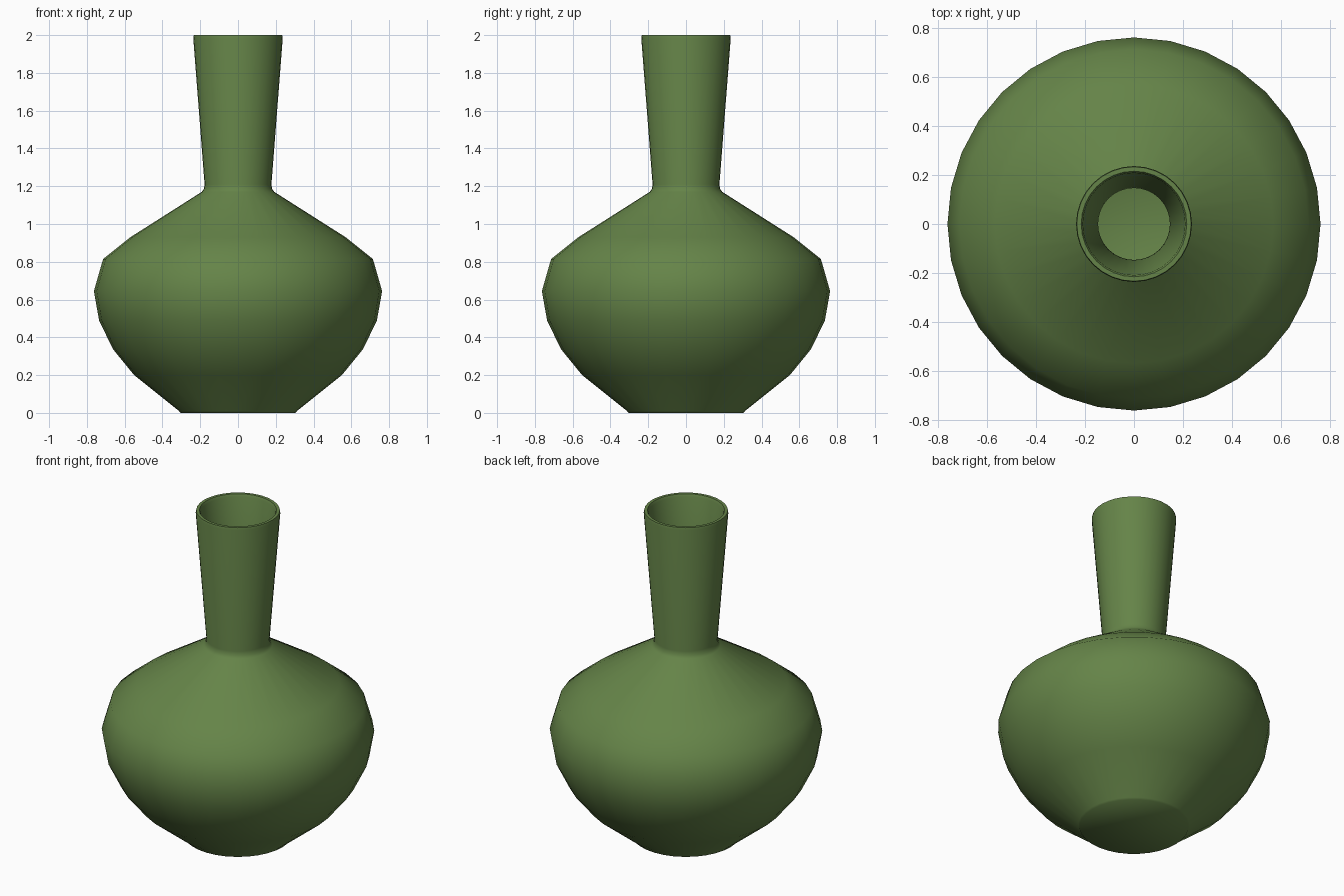
import bpy, bmesh
from math import pi, sin, cos

if "Cube" in bpy.data.objects:
    bpy.data.objects.remove(bpy.data.objects["Cube"])

SIDES = 32

# Vase wall as (radius, height): up the outside, over the lip, down the inside
outer = [(0.305, 0.0), (0.312, 0.01), (0.55, 0.20), (0.66, 0.335), (0.735, 0.487),
         (0.763, 0.645), (0.714, 0.815), (0.57, 0.93), (0.192, 1.17),
         (0.181, 1.185), (0.177, 1.21), (0.237, 1.985)]
lip = [(0.234, 2.0), (0.216, 2.0), (0.209, 1.985)]
inner = [(0.147, 1.21), (0.15, 1.18), (0.17, 1.15), (0.555, 0.905), (0.69, 0.80),
         (0.733, 0.645), (0.706, 0.495), (0.634, 0.35), (0.53, 0.22), (0.30, 0.03)]


def lathe(name, profile, sides):
    """Revolve a profile around z and cap both ends."""
    bm = bmesh.new()
    rings = [[bm.verts.new((r * cos(2 * pi * i / sides), r * sin(2 * pi * i / sides), z))
              for i in range(sides)] for r, z in profile]
    for a, b in zip(rings, rings[1:]):
        for i in range(sides):
            j = (i + 1) % sides
            bm.faces.new((a[i], a[j], b[j], b[i]))
    bm.faces.new(rings[0][::-1])   # underside
    bm.faces.new(rings[-1])        # inside floor
    bmesh.ops.recalc_face_normals(bm, faces=bm.faces[:])
    mesh = bpy.data.meshes.new(name)
    bm.to_mesh(mesh)
    bm.free()
    obj = bpy.data.objects.new(name, mesh)
    bpy.context.collection.objects.link(obj)
    return obj


vase = lathe("vase", outer + lip + inner, SIDES)

# Green glaze
glaze = bpy.data.materials.new("green_glaze")
glaze.diffuse_color = (0.13, 0.23, 0.065, 1)
glaze.use_nodes = True
glaze.node_tree.nodes["Principled BSDF"].inputs["Base Color"].default_value = glaze.diffuse_color
vase.data.materials.append(glaze)

# Smooth shading
bpy.context.view_layer.objects.active = vase
vase.select_set(True)
bpy.ops.object.shade_smooth_by_angle(angle=pi / 3)
